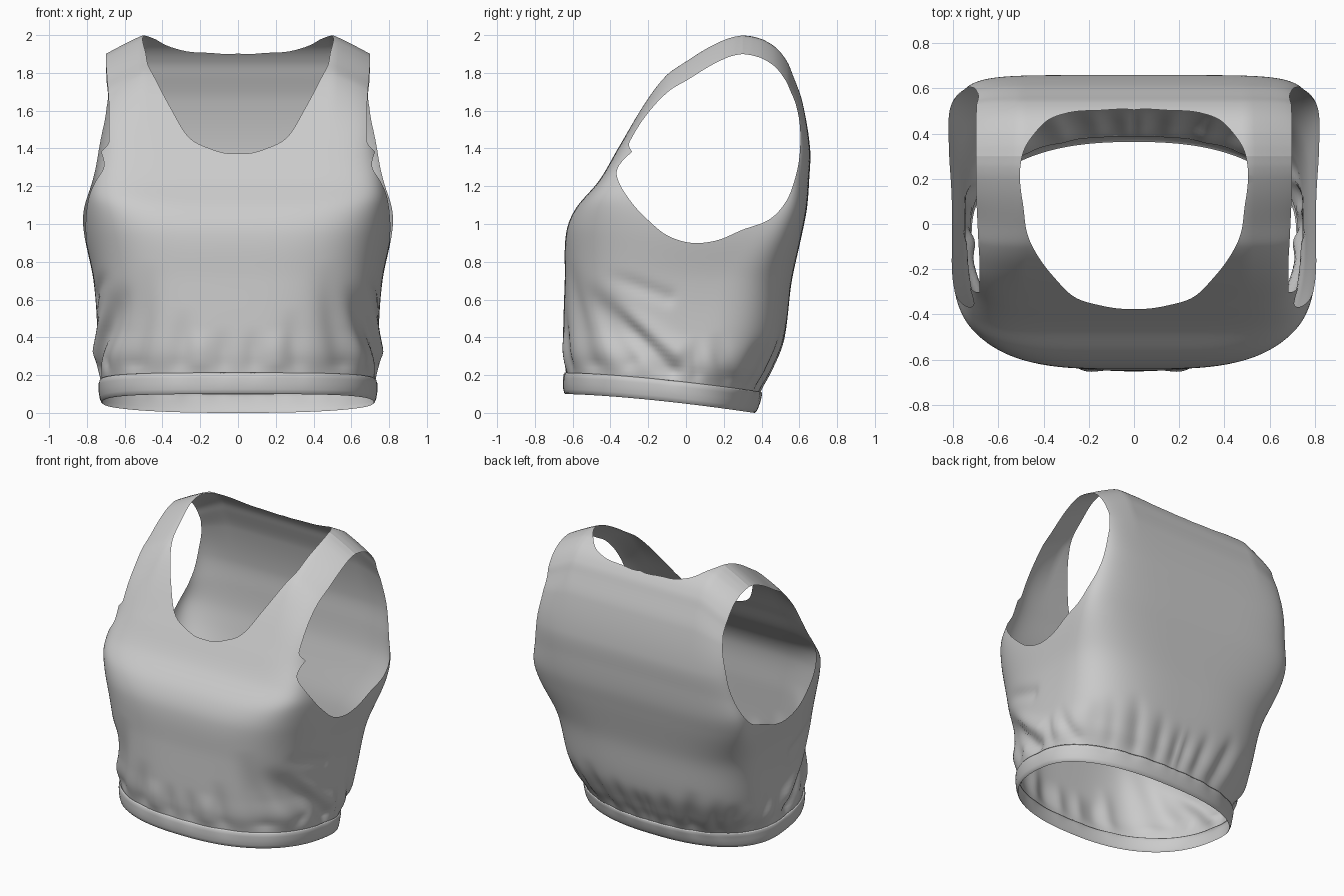
import bpy, bmesh, math

if "Cube" in bpy.data.objects:
    bpy.data.objects.remove(bpy.data.objects["Cube"])

# Torso sections: height, front y, back y, widest y, half width, front and back squareness
SECTIONS = [
    (0.10, -.635, .36, -.05, .715, 2.4, 2.4), (0.20, -.635, .39, -.05, .725, 2.4, 2.4),
    (0.32, -.65, .46, 0.0, .755, 2.65, 2.7), (0.45, -.65, .52, .05, .745, 2.9, 3.1),
    (0.70, -.642, .56, .15, .765, 3.4, 3.5), (0.95, -.635, .615, .32, .815, 4.0, 4.3),
    (1.08, -.585, .64, .38, .82, 5.2, 4.8), (1.23, -.46, .652, .40, .79, 8.5, 5.5),
    (1.40, -.36, .657, .40, .765, 8.5, 6.5), (1.65, -.21, .615, .36, .75, 11, 8.0),
    (1.79, -.10, .565, .33, .75, 12, 10), (1.86, 0.0, .535, .31, .75, 12, 12),
    (1.93, .11, .48, .30, .755, 12, 12), (1.975, .20, .41, .30, .755, 12, 12),
    (1.993, .255, .35, .30, .76, 12, 12), (2.00, .30, .30, .30, .76, 12, 12)]

# Opening outlines: neck (x, y) from above, armhole (y, z) from the side
NECK = [(0, -.375), (.15, -.36), (.26, -.325), (.35, -.24), (.42, -.15), (.47, -.05),
        (.49, .08), (.503, .25), (.485, .33), (.44, .4), (.38, .46), (.3, .49), (.15, .503), (0, .505)]
ARMHOLE = [(-.36, 1.3), (-.365, 1.25), (-.3, 1.13), (-.2, 1.02), (-.1, .94), (.03, .9), (.15, .91),
           (.3, .97), (.45, 1.03), (.53, 1.12), (.58, 1.25), (.605, 1.42), (.59, 1.6), (.54, 1.74),
           (.45, 1.86), (.35, 1.91), (.25, 1.91), (.1, 1.87), (0, 1.79), (-.1, 1.65), (-.25, 1.42)]

# Folds: start, end, width, depth (negative depth makes a ridge)
SIDE_FOLDS = [(-.61, .74, -.30, .28, .055, .025), (-.54, .68, -.08, .22, .055, .04),
              (-.42, .60, -.05, .33, .05, -.018), (-.45, .74, -.10, .61, .04, .014),
              (.04, .40, .06, .2, .035, .015), (.14, .42, .22, .18, .04, .02),
              (.40, .40, .33, .15, .04, .02)]
FRONT_FOLDS = [(.08, .46, .08, .22, .045, .011), (.28, .56, .32, .22, .05, .014),
               (.46, .80, .56, .26, .075, .025), (.2, .45, .2, .25, .05, -.01)]
BACK_FOLDS = [(.04, .38, .03, .12, .04, .016), (.20, .42, .16, .12, .045, .018),
              (.42, .48, .32, .12, .05, .025), (.58, .44, .48, .12, .04, .016)]


def interp(keys, t):
    """Smooth curve through (position, value) keys."""
    i = 0
    while i < len(keys) - 2 and t > keys[i + 1][0]:
        i += 1

    def slope(k):
        a, b = keys[max(k - 1, 0)], keys[min(k + 1, len(keys) - 1)]
        return (b[1] - a[1]) / (b[0] - a[0])
    (x0, y0), (x1, y1) = keys[i], keys[i + 1]
    h = x1 - x0
    s = min(max((t - x0) / h, 0), 1)
    return ((2*s**3 - 3*s*s + 1) * y0 + (s**3 - 2*s*s + s) * h * slope(i)
            + (3*s*s - 2*s**3) * y1 + (s**3 - s*s) * h * slope(i + 1))


TRACKS = [[(r[0], r[k]) for r in SECTIONS] for k in range(1, 7)]


def ramp(v, a, b):
    s = min(max((v - a) / (b - a), 0), 1)
    return s * s * (3 - 2*s)


def crease(folds, p, q):
    """Depth of all folds at a point; each one fades in from its start."""
    total = 0
    for a, b, c, d, width, depth in folds:
        dx, dy = c - a, d - b
        s = min(max(((p - a) * dx + (q - b) * dy) / (dx*dx + dy*dy), 0), 1)
        dist2 = (p - a - s*dx)**2 + (q - b - s*dy)**2
        total += depth * ramp(s, -.05, .6) * math.exp(-dist2 / width**2)
    return total


COLS = 256


def ring(t, puff=0.0):
    yf, yb, yc, w, nf, nb = [interp(k, t) for k in TRACKS]
    pts = []
    for i in range(COLS):
        a = 2 * math.pi * i / COLS
        c, s = math.cos(a), math.sin(a)
        n = nf if s < 0 else nb
        r = (abs(c)**n + abs(s)**n) ** (-1 / n)
        x = w * c * r
        y = yc + s * r * ((yc - yf) if s < 0 else (yb - yc))
        # hem dips to the back, shoulders slope outward
        z = t - .1 * max(0, (y + .65) / 1.01)**1.5 * (1 - ramp(t, .15, .75))
        z -= .1 * (max(0, abs(x) - .5) / .2)**1.1 * ramp(t, 1.4, 1.9)
        if t < 1:
            ax = abs(x)
            push = (crease(SIDE_FOLDS, y, z) * ramp(ax, .5, .66)
                    + crease(FRONT_FOLDS, ax, z) * ramp(-y, .35, .5)
                    + crease(BACK_FOLDS, ax, z) * ramp(y, .12, .3))
            push = puff - push * (.3 + .7 * ramp(t, .2, .27))
            length = math.hypot(x, y - yc) or 1
            x += push * x / length
            y += push * (y - yc) / length
        pts.append((x, y, z))
    return pts


def loft(rings):
    bm = bmesh.new()
    rows = [[bm.verts.new(p) for p in r] for r in rings]
    for lo, hi in zip(rows, rows[1:]):
        for i in range(COLS):
            j = (i + 1) % COLS
            bm.faces.new((lo[i], lo[j], hi[j], hi[i]))
    bmesh.ops.remove_doubles(bm, verts=bm.verts[:], dist=2e-5)
    return bm


def cut(bm, f):
    """Trim the mesh cleanly along f = 0, keeping f > 0."""
    val = {v: f(v.co) for v in bm.verts}
    new = []
    for e in bm.edges[:]:
        v0, v1 = e.verts
        a, b = val[v0], val[v1]
        if a * b < 0:
            _, nv = bmesh.utils.edge_split(e, v0, a / (a - b))
            val[nv] = 0
            new.append(nv)
    bmesh.ops.connect_verts(bm, verts=new)
    dead = [fc for fc in bm.faces if min(val[v] for v in fc.verts) < 0]
    bmesh.ops.delete(bm, geom=dead, context='FACES')


def finish(bm, name):
    me = bpy.data.meshes.new(name)
    bm.to_mesh(me)
    bm.free()
    for p in me.polygons:
        p.use_smooth = True
    ob = bpy.data.objects.new(name, me)
    bpy.context.collection.objects.link(ob)


# Opening outlines as radius by angle
neck_keys = [(math.atan2(x, .06 - y), math.hypot(x, y - .06)) for x, y in NECK]
arm = sorted((math.atan2(z - 1.38, y - .12), math.hypot(y - .12, z - 1.38)) for y, z in ARMHOLE)
TAU = 2 * math.pi
arm_keys = [(a - TAU, r) for a, r in arm[-3:]] + arm + [(a + TAU, r) for a, r in arm[:3]]


def neck_side(p):
    if p.z < 1.25:
        return 1
    return math.hypot(p.x, p.y - .06) - interp(neck_keys, math.atan2(abs(p.x), .06 - p.y))


def arm_side(p):
    if abs(p.x) < .45 or p.z < .7:
        return 1
    dy, dz = p.y - .12, p.z - 1.38
    outline = math.hypot(dy, dz) - interp(arm_keys, math.atan2(dz, dy))
    # straps keep their full width, with a straight outer edge in front
    edge = .683 + .017 * ramp(p.z, 1.6, 1.9) - abs(p.x)
    limit = edge + .2 * (1 - ramp(p.z, 1.26, 1.44)) + .2 * ramp(p.y, .2, .6)
    return min(max(outline, edge), limit) if p.z > 1.2 else outline


# Top body
ROWS = 125
body = loft([ring(.2 + 1.8 * math.sin(math.pi / 2 * k / ROWS)) for k in range(ROWS + 1)])
cut(body, neck_side)
cut(body, arm_side)
finish(body, "top_body")

# Waistband, a soft flat strip around the hem
BAND = [(.205, 0), (.213, .006), (.205, .013), (.185, .017), (.155, .018), (.125, .015),
        (.107, .01), (.1, .003)]
finish(loft([ring(t, off) for t, off in reversed(BAND)]), "waistband")
